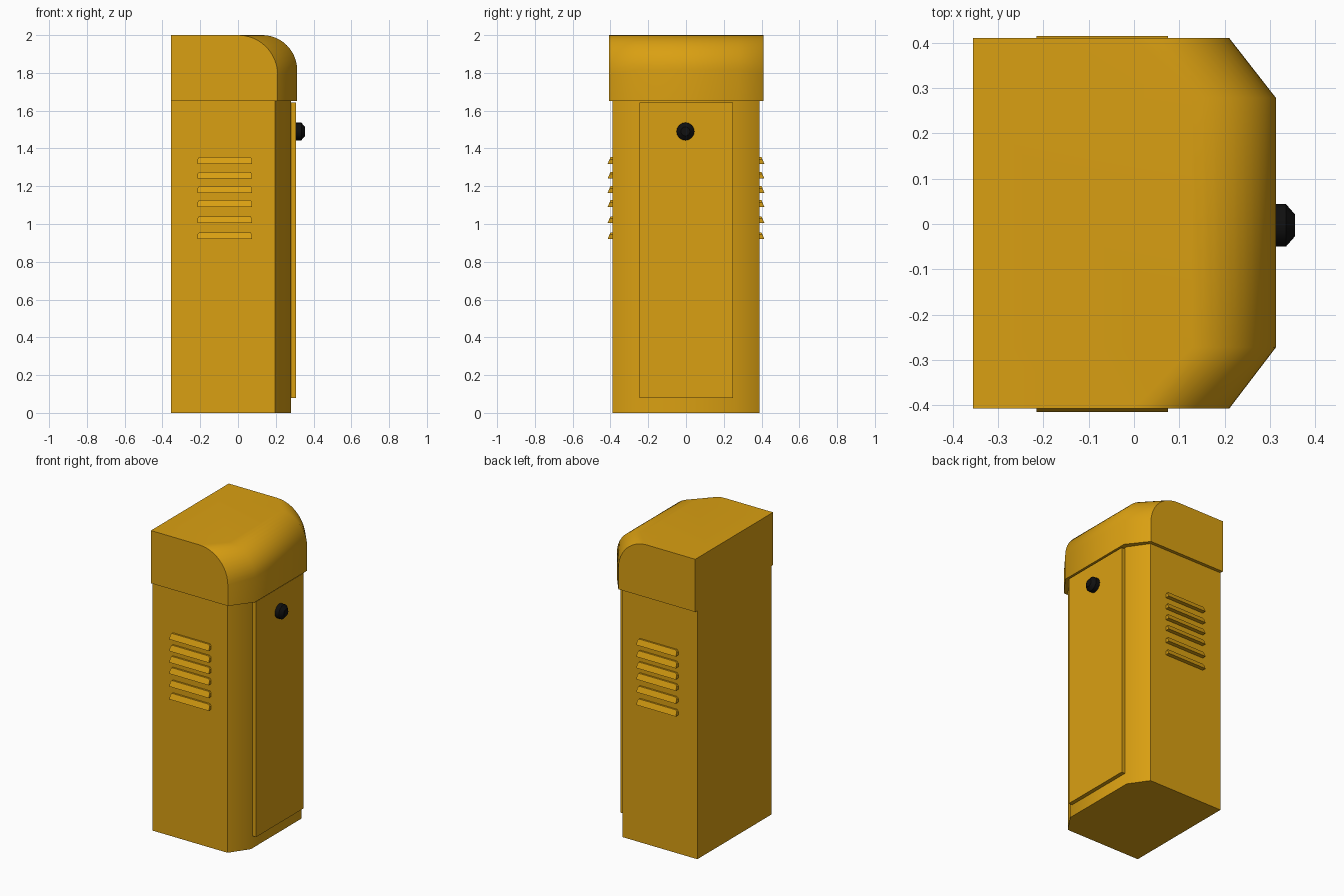
import bpy, bmesh, math
from mathutils import Matrix

if "Cube" in bpy.data.objects:
    bpy.data.objects.remove(bpy.data.objects["Cube"])


def material(name, rgb):
    m = bpy.data.materials.new(name)
    m.diffuse_color = (*rgb, 1)
    m.use_nodes = True
    m.node_tree.nodes["Principled BSDF"].inputs["Base Color"].default_value = m.diffuse_color
    return m


YELLOW = material("amber yellow", (0.70, 0.35, 0.006))
BLACK = material("black", (0.005, 0.005, 0.005))


def finish(name, bm, mat, angle=None):
    bmesh.ops.recalc_face_normals(bm, faces=bm.faces)
    mesh = bpy.data.meshes.new(name)
    bm.to_mesh(mesh)
    bm.free()
    mesh.materials.append(mat)
    ob = bpy.data.objects.new(name, mesh)
    bpy.context.collection.objects.link(ob)
    if angle:
        bpy.ops.object.select_all(action='DESELECT')
        ob.select_set(True)
        bpy.context.view_layer.objects.active = ob
        bpy.ops.object.shade_smooth_by_angle(angle=math.radians(angle))
    return ob


def loft(name, sections, mat, angle=None):
    """Skin equal-length closed rings and cap both ends."""
    bm = bmesh.new()
    rings = [[bm.verts.new(p) for p in ring] for ring in sections]
    n = len(rings[0])
    for a, b in zip(rings, rings[1:]):
        for i in range(n):
            j = (i + 1) % n
            bm.faces.new((a[i], a[j], b[j], b[i]))
    bm.faces.new(rings[0])
    bm.faces.new(rings[-1])
    return finish(name, bm, mat, angle)


# Cabinet body: footprint with two chamfered corners
foot = [(-0.355, -0.388), (0.195, -0.388), (0.28, -0.265),
        (0.28, 0.265), (0.195, 0.388), (-0.355, 0.388)]
loft("cabinet_body", [[(x, y, z) for x, y in foot] for z in (0, 1.65)], YELLOW, 40)


# Hood: rounded side profile, set back towards both ends
def hood_profile(y, front, r):
    pts = [(-0.355, y, 1.65), (front, y, 1.65)]
    for i in range(13):
        a = math.pi / 2 * i / 12
        pts.append((front - r + r * math.cos(a), y, 2 - r + r * math.sin(a)))
    return pts + [(-0.355, y, 2)]


loft("hood", [hood_profile(-0.407, 0.21, 0.21), hood_profile(-0.272, 0.313, 0.185),
              hood_profile(0.278, 0.313, 0.185), hood_profile(0.41, 0.21, 0.21)],
     YELLOW, 42)

# Door panel
door = [(-0.247, 0.08), (0.25, 0.08), (0.25, 1.643), (-0.247, 1.643)]
loft("door", [[(x, y, z) for y, z in door] for x in (0.275, 0.306)], YELLOW)

# Door knob: short cylinder with a tapered tip
bm = bmesh.new()
for x, depth, r1, r2 in ((0.32, 0.03, 0.047, 0.047), (0.345, 0.02, 0.047, 0.024)):
    bmesh.ops.create_cone(bm, cap_ends=True, segments=16, radius1=r1, radius2=r2, depth=depth,
                          matrix=Matrix.Translation((x, -0.003, 1.49))
                          @ Matrix.Rotation(math.pi / 2, 4, 'Y'))
bmesh.ops.remove_doubles(bm, verts=bm.verts, dist=0.0005)
inner = [f for f in bm.faces if len(f.verts) > 4 and abs(f.calc_center_median().x - 0.335) < 0.002]
bmesh.ops.delete(bm, geom=inner, context='FACES_ONLY')
finish("door_knob", bm, BLACK, 30)

# Louvers: sloped wedges with clipped upper corners on both sides
outline = [(-0.215, 0), (0.075, 0), (0.075, 0.024), (0.066, 0.036),
           (-0.206, 0.036), (-0.215, 0.024)]
for side, label in ((-1, "front"), (1, "back")):
    for i, z in enumerate((0.92, 1.005, 1.09, 1.165, 1.24, 1.318)):
        inner = [(x, side * 0.38, z + h) for x, h in outline]
        outer = [(x, side * (0.415 - 0.42 * h), z + h) for x, h in outline]
        loft(f"{label}_louver_{i + 1}", [inner, outer], YELLOW)
